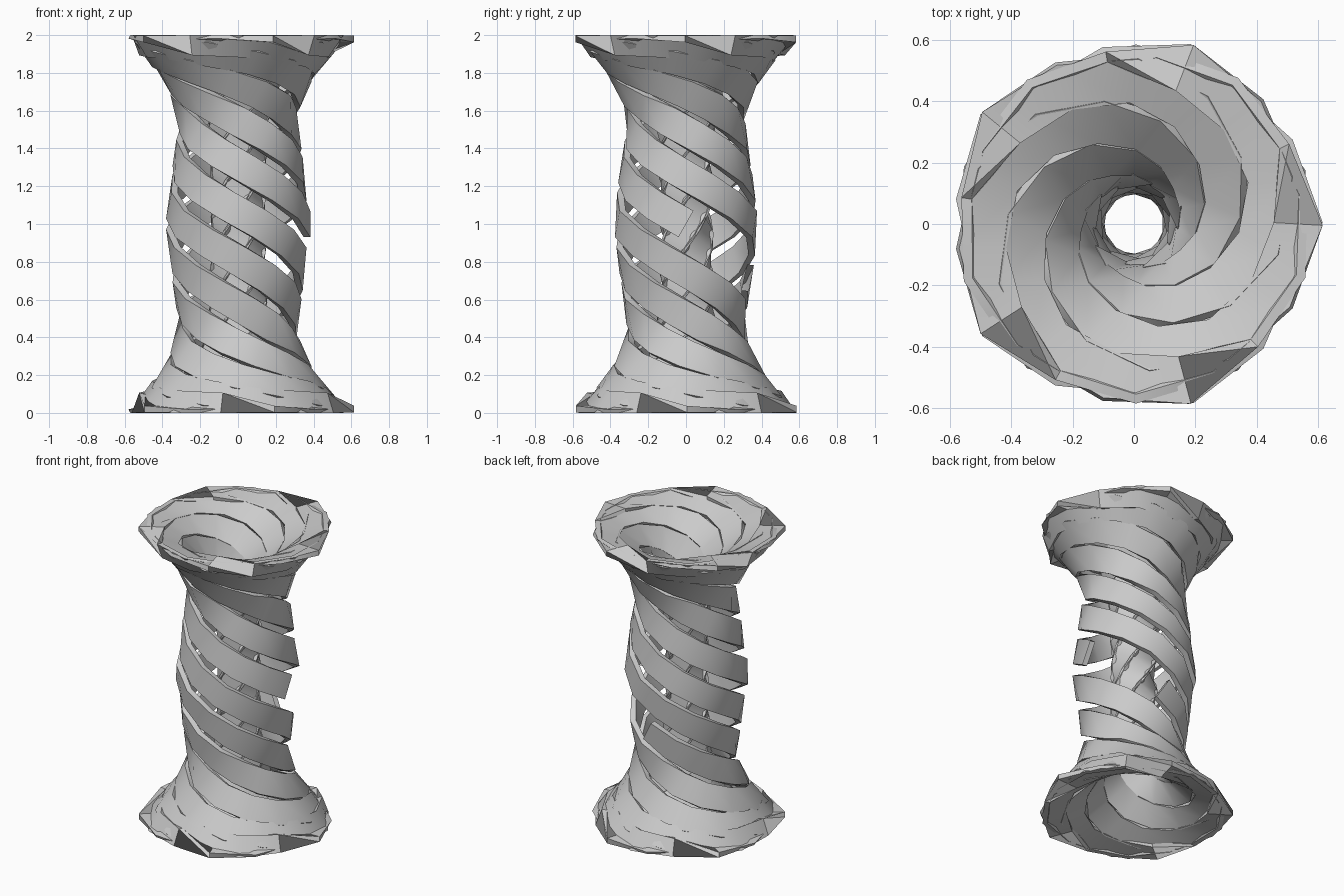
import bpy, bmesh, math
from mathutils import Vector

if "Cube" in bpy.data.objects:
    bpy.data.objects.remove(bpy.data.objects["Cube"])

WINDS, TURNS, STEPS = 5, 24, 64      # loops over the wall, turns round the axis, points per loop
WIDTH, THICK = 0.16, 0.035

# radius of the wall, from the outer waist (0 deg) over the rim (90) to the inner bore (180)
PROFILE = [(0, .365), (20, .325), (35, .29), (50, .37), (65, .475), (78, .53), (90, .535),
           (102, .47), (115, .33), (130, .21), (145, .14), (160, .118), (180, .11)]


def radius(phi):
    a = math.degrees(phi) % 360
    a = min(a, 360 - a)
    for (a0, r0), (a1, r1) in zip(PROFILE, PROFILE[1:]):
        if a <= a1:
            return r0 + (r1 - r0) * (a - a0) / (a1 - a0)


def path(t):
    th = t * TURNS / WINDS
    r = radius(t)
    return Vector((r * math.cos(th), r * math.sin(th), 1 - 0.98 * math.sin(t)))


def surface_normal(t):
    # normal of the flared wall, turned to the current angle
    th = t * TURNS / WINDS
    e = 0.06
    dr = radius(t + e) - radius(t - e)
    dz = -0.98 * (math.sin(t + e) - math.sin(t - e))
    n = Vector((-dz * math.cos(th), -dz * math.sin(th), dr))
    return n.normalized()


# one flat band wound down the outside and back up the bore
bm = bmesh.new()
rings = []
for i in range(3, WINDS * STEPS + 1):
    t = 2 * math.pi * i / STEPS
    p, n = path(t), surface_normal(t)
    tan = (path(t + .02) - path(t - .02)).normalized()
    side = n.cross(tan).normalized()
    ring = []
    for a, b in ((-1, -1), (1, -1), (1, 1), (-1, 1)):
        q = p + side * a * WIDTH / 2 + n * b * THICK / 2
        q.z = min(max(q.z, 0), 2)
        ring.append(bm.verts.new(q))
    rings.append(ring)
for r0, r1 in zip(rings, rings[1:]):
    for k in range(4):
        j = (k + 1) % 4
        bm.faces.new((r0[k], r0[j], r1[j], r1[k]))
bmesh.ops.recalc_face_normals(bm, faces=bm.faces[:])
mesh = bpy.data.meshes.new("wound_band")
bm.to_mesh(mesh)
bm.free()
band = bpy.data.objects.new("wound_band", mesh)
bpy.context.collection.objects.link(band)
bpy.context.view_layer.objects.active = band
band.select_set(True)
bpy.ops.object.shade_smooth_by_angle(angle=math.radians(40))
